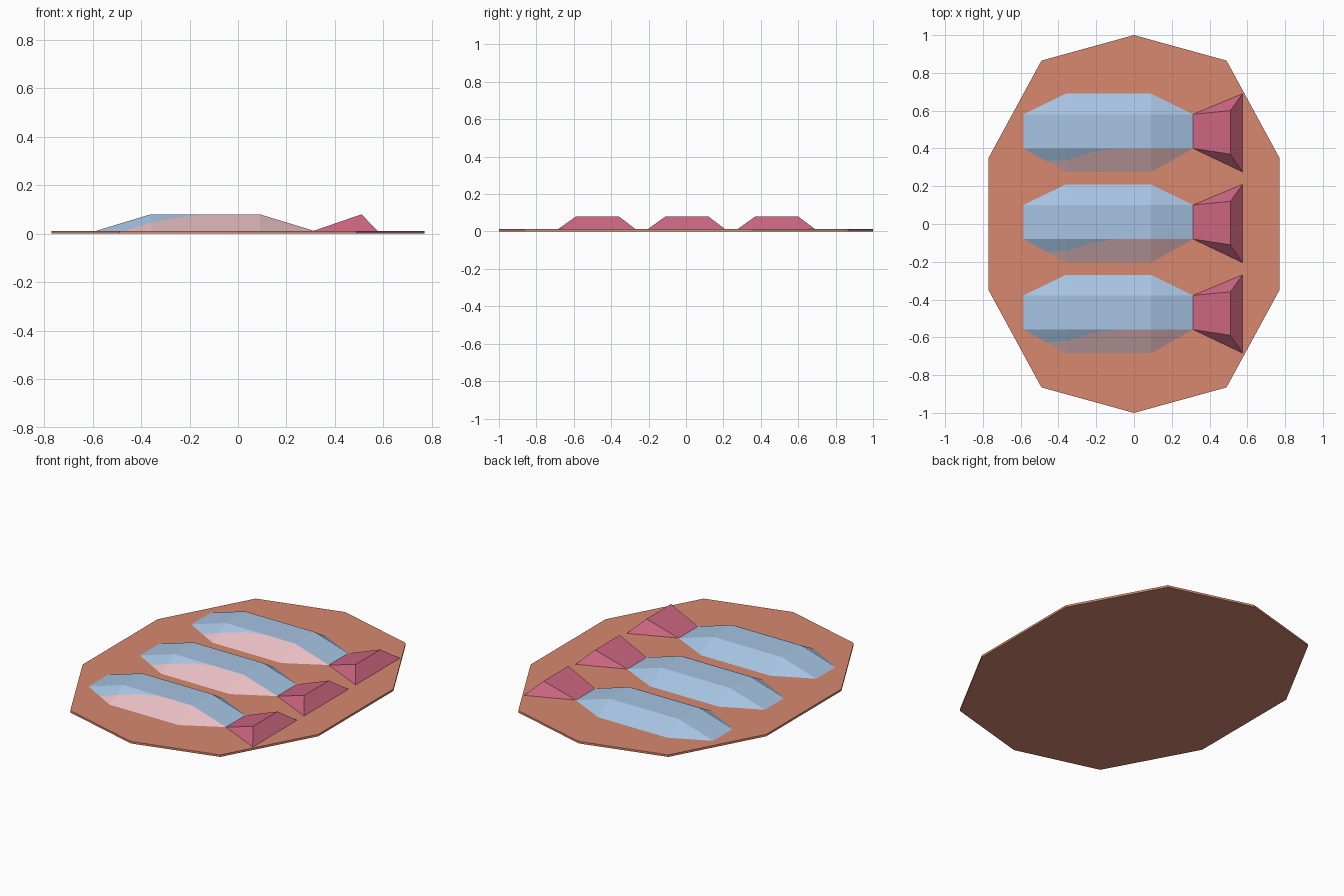
import bpy

if "Cube" in bpy.data.objects:
    bpy.data.objects.remove(bpy.data.objects["Cube"])


def material(name, rgb):
    def lin(c):
        c /= 255
        return c / 12.92 if c <= 0.04045 else ((c + 0.055) / 1.055) ** 2.4
    m = bpy.data.materials.new(name)
    m.diffuse_color = (*[lin(c) for c in rgb], 1)
    m.use_nodes = True
    m.node_tree.nodes["Principled BSDF"].inputs["Base Color"].default_value = m.diffuse_color
    return m


CLAY = material("clay orange", (215, 137, 111))
BLUE = material("pale blue", (166, 195, 226))
PINK = material("pale pink", (233, 191, 196))
ROSE = material("rose", (203, 101, 128))


def build(name, verts, faces, mats, y=0.0, pink_faces=()):
    me = bpy.data.meshes.new(name)
    me.from_pydata([(a, b + y, c) for a, b, c in verts], [], faces)
    for m in mats:
        me.materials.append(m)
    for i in pink_faces:
        me.polygons[i].material_index = 1
    me.update()
    ob = bpy.data.objects.new(name, me)
    bpy.context.collection.objects.link(ob)


LOW, HIGH = 0.012, 0.08

# Ten-sided serving plate
half = [(0, -1), (0.49, -0.865), (0.77, -0.35), (0.77, 0.35), (0.49, 0.865), (0, 1)]
rim = half + [(-x, y) for x, y in half[-2:0:-1]]
n = len(rim)
build("plate",
      [(x, y, 0) for x, y in rim] + [(x, y, LOW) for x, y in rim],
      [list(range(n))[::-1], list(range(n, 2 * n))]
      + [(i, (i + 1) % n, (i + 1) % n + n, i + n) for i in range(n)],
      [CLAY])

# Body: flat back, sloping ends and sides; pink belly on the front flank
X0, X1, X2, X3 = -0.585, -0.36, 0.09, 0.313
F, B, FW, BW = -0.082, 0.099, -0.207, 0.208


def on_flank(x, t):
    return (x, FW + (F - FW) * t, LOW + (HIGH - LOW) * t)


body_verts = [
    (X0, F, LOW), (X0, B, LOW), (X1, F, HIGH), (X1, B, HIGH),
    (X2, F, HIGH), (X2, B, HIGH), (X3, F, LOW), (X3, B, LOW),
    (X1, FW, LOW), (X1, BW, LOW), (X2, FW, LOW), (X2, BW, LOW),
    # belly colour boundary
    (-0.465, F + (FW - F) * (X0 + 0.465) / (X0 - X1), LOW),
    on_flank(X1, 0.5), on_flank(-0.22, 0.86), on_flank(-0.1, 1),
]
body_faces = [
    (0, 2, 3, 1), (2, 15, 4, 5, 3), (4, 6, 7, 5),      # head, back, rear slope
    (1, 3, 9), (3, 5, 11, 9), (5, 7, 11),              # back flank
    (0, 12, 13, 2), (13, 14, 2), (14, 15, 2),          # blue front flank
    (12, 8, 13), (8, 10, 14, 13), (14, 10, 4, 15), (10, 6, 4),  # pink belly
]

# Tail: wedge widening to a raised ridge
tail_verts = [
    (X3, F, LOW), (X3, B, LOW), (0.51, -0.112, HIGH), (0.51, 0.118, HIGH),
    (0.575, FW, LOW), (0.575, BW, LOW),
]
tail_faces = [(0, 2, 3, 1), (2, 4, 5, 3), (0, 4, 2), (1, 3, 5)]

for label, y in (("front", -0.477), ("middle", 0.002), ("back", 0.482)):
    build(label + "_fish_body", body_verts, body_faces, [BLUE, PINK], y, range(9, 13))
    build(label + "_fish_tail", tail_verts, tail_faces, [ROSE], y)
